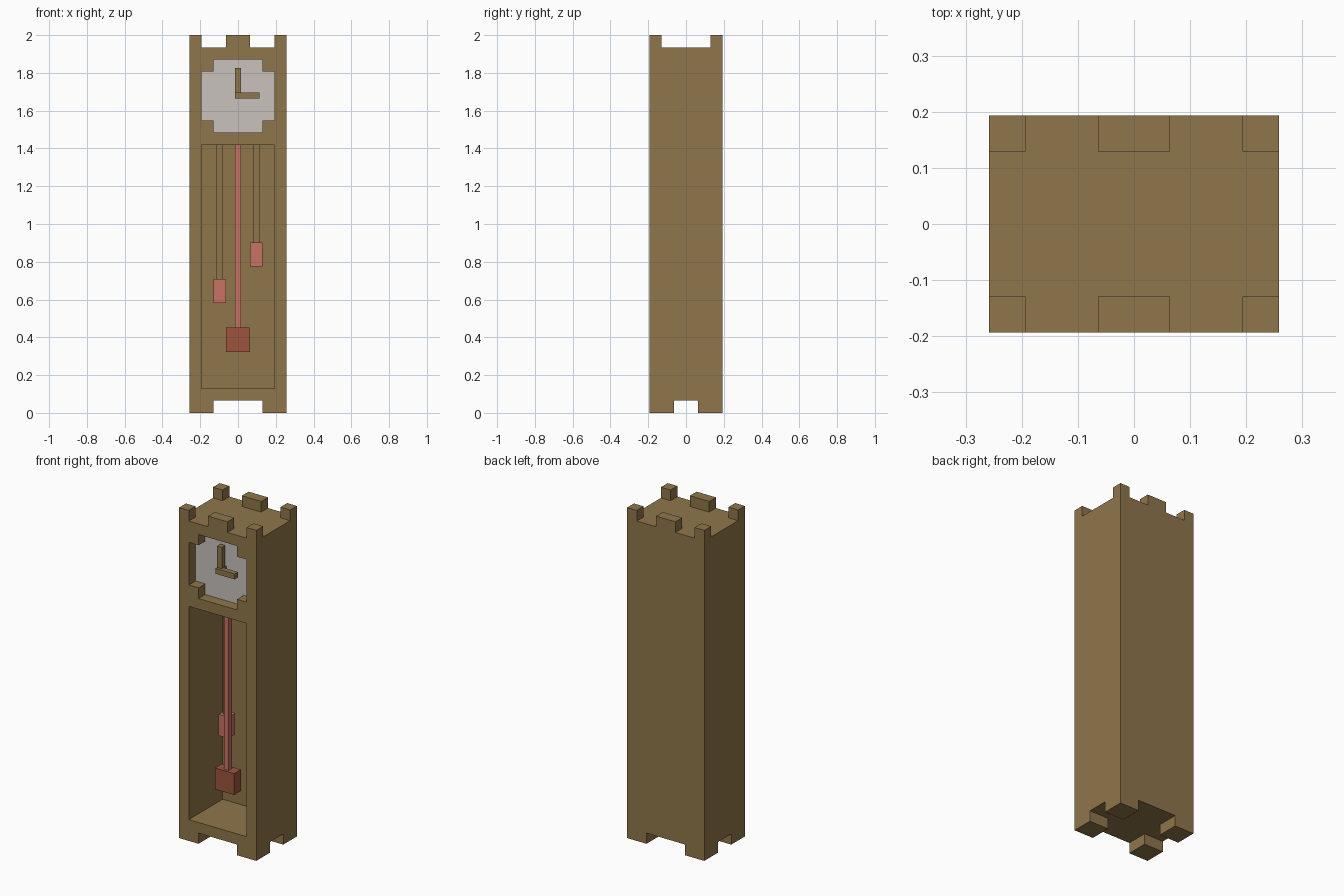
import bpy

if "Cube" in bpy.data.objects:
    bpy.data.objects.remove(bpy.data.objects["Cube"])

U = 2 / 31  # one block unit; the clock is 8 x 6 x 31 units


def material(name, rgb):
    mat = bpy.data.materials.new(name)
    mat.use_nodes = True
    mat.diffuse_color = (*rgb, 1)
    mat.node_tree.nodes["Principled BSDF"].inputs["Base Color"].default_value = (*rgb, 1)
    return mat


wood = material("wood", (0.275, 0.181, 0.069))
dial_white = material("dial white", (0.58, 0.54, 0.51))
rose = material("rose metal", (0.578, 0.171, 0.127))
copper = material("dark copper", (0.337, 0.089, 0.048))


def box(name, x, y, z, mat=None):
    """Box from (min, max) ranges in block units."""
    mid = [(a + b) / 2 * U for a, b in (x, y, z)]
    size = [(b - a) * U for a, b in (x, y, z)]
    bpy.ops.mesh.primitive_cube_add(size=1)
    ob = bpy.context.object
    ob.name = ob.data.name = name
    for v in ob.data.vertices:
        v.co = [m + c * s for m, c, s in zip(mid, v.co, size)]
    if mat:
        ob.data.materials.append(mat)
    return ob


def carve(target, x, y, z):
    """Cut a box-shaped space out of the target."""
    cutter = box("cutter", x, y, z)
    cutter.hide_render = True
    bpy.context.view_layer.objects.active = target
    mod = target.modifiers.new("carve", "BOOLEAN")
    mod.operation = "DIFFERENCE"
    mod.solver = "EXACT"
    mod.object = cutter
    bpy.ops.object.modifier_apply(modifier=mod.name)
    bpy.data.objects.remove(cutter)


# Case with pendulum chamber, dial recess, feet and battlements
case = box("case", (-4, 4), (-3, 3), (0, 31), wood)
carve(case, (-3, 3), (-4, 2), (2, 22))
carve(case, (-3, 3), (-4, -2), (24, 28))
carve(case, (-2, 2), (-4, -2), (23, 29))
carve(case, (-2, 2), (-4, 4), (-1, 1))
carve(case, (-5, 5), (-1, 1), (-1, 1))
carve(case, (-5, 5), (-2, 2), (30, 32))
for x in ((-3, -1), (1, 3)):
    carve(case, x, (-4, 4), (30, 32))

# White dial at the back of the recess
case.data.materials.append(dial_white)
for face in case.data.polygons:
    c = face.center / U
    if face.normal.y < -0.9 and abs(c.y + 2) < 0.1 and 22.5 < c.z < 29.5:
        face.material_index = 1

# Hands
box("upright_hand", (-0.25, 0.25), (-2.75, -2.25), (25.8, 28.3), wood)
box("level_hand", (-0.25, 1.75), (-3, -2.5), (25.8, 26.3), wood)
box("hand_spindle", (-0.2, 0.2), (-2.5, -2), (25.85, 26.25), wood)

# Pendulum
box("pendulum_rod", (-0.25, 0.25), (-1.75, -1.25), (7, 22), rose)
box("pendulum_bob", (-1, 1), (-2, -1), (5, 7), copper)

# Hanging weights
for side, x, z in (("right", -1.5, 9), ("left", 1.5, 12)):
    box(side + "_weight", (x - 0.5, x + 0.5), (0, 1), (z, z + 2), rose)
    box(side + "_weight_cord", (x - 0.25, x + 0.25), (0.25, 0.75), (z + 2, 22), wood)
